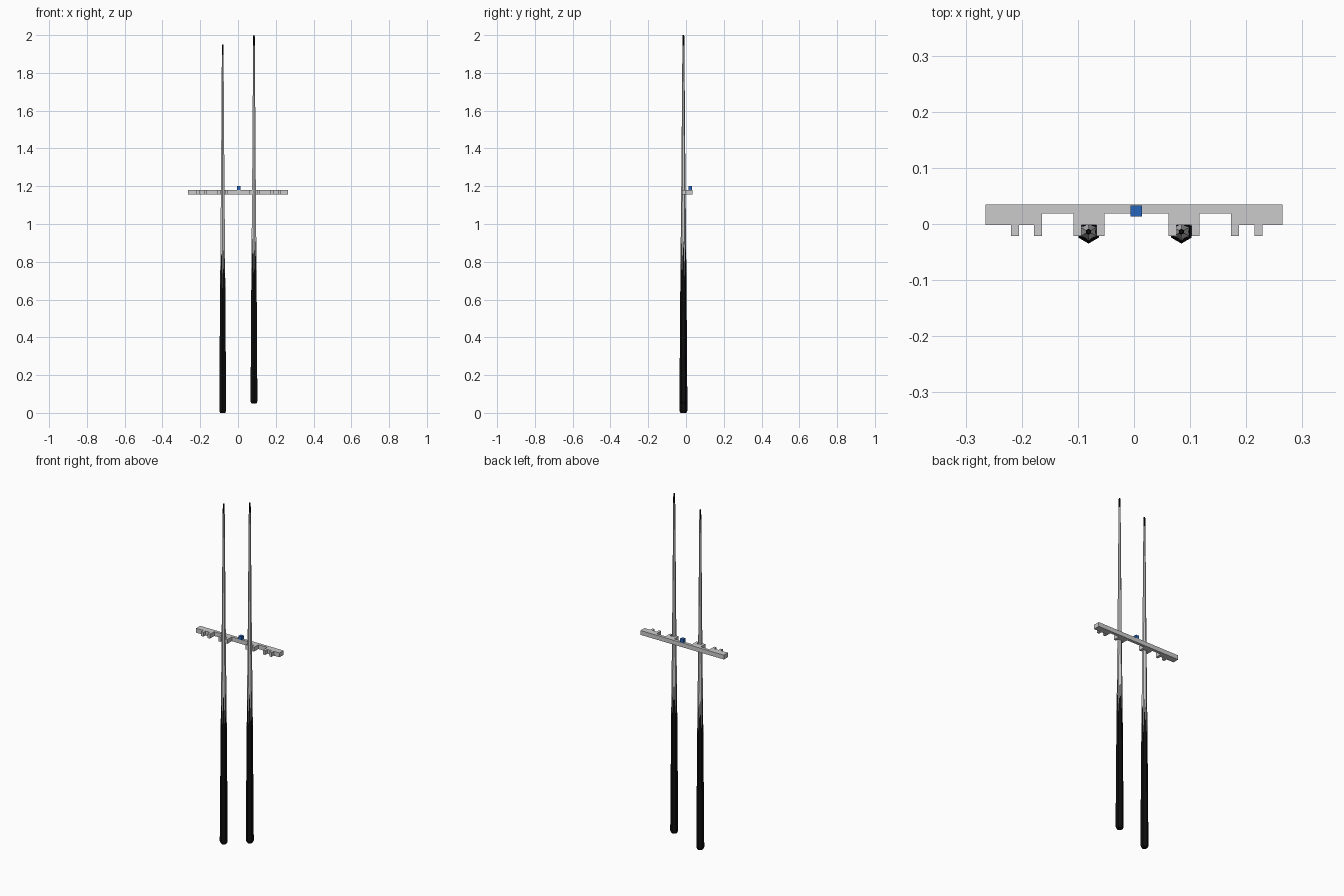
import bpy, bmesh, math

if "Cube" in bpy.data.objects:
    bpy.data.objects.remove(bpy.data.objects["Cube"])


def material(name, color):
    m = bpy.data.materials.new(name)
    m.diffuse_color = color
    m.use_nodes = True
    m.node_tree.nodes["Principled BSDF"].inputs["Base Color"].default_value = m.diffuse_color
    return m


GREY = material("grey", (0.6, 0.6, 0.6, 1))
BLACK = material("black", (0.004, 0.004, 0.004, 1))
BLUE = material("chalk_blue", (0.02, 0.13, 0.5, 1))


def finish(name, bm, mats):
    bmesh.ops.recalc_face_normals(bm, faces=bm.faces)
    me = bpy.data.meshes.new(name)
    bm.to_mesh(me)
    bm.free()
    for m in mats:
        me.materials.append(m)
    ob = bpy.data.objects.new(name, me)
    bpy.context.collection.objects.link(ob)
    return ob


# Wall rack: a notched outline with four forks, extruded upwards
BACK, BASE, NOTCH, PRONG = 0.035, -0.002, 0.0185, -0.0215
HALF, SLOT, END = 0.0277, 0.0136, 0.265
FORKS = [-0.1915, -0.080, 0.089, 0.201]
outline = [(-END, BACK), (-END, BASE)]
for i, c in enumerate(FORKS):
    left = BASE if i == 0 else NOTCH
    right = BASE if i == 3 else NOTCH
    outline += [(c - HALF, left), (c - HALF, PRONG), (c - SLOT, PRONG), (c - SLOT, BASE),
                (c + SLOT, BASE), (c + SLOT, PRONG), (c + HALF, PRONG), (c + HALF, right)]
outline += [(END, BASE), (END, BACK)]

bm = bmesh.new()
face = bm.faces.new([bm.verts.new((x, y, 1.156)) for x, y in outline])
ext = bmesh.ops.extrude_face_region(bm, geom=[face])
bmesh.ops.translate(bm, vec=(0, 0, 0.025),
                    verts=[v for v in ext["geom"] if isinstance(v, bmesh.types.BMVert)])
finish("wall_rack", bm, [])

# Chalk cube on the rack
bm = bmesh.new()
bmesh.ops.create_cube(bm, size=0.02)
chalk = finish("chalk_cube", bm, [BLUE])
chalk.location = (0.004, 0.023, 1.191)


# Cue: tapered hexagonal shaft, black butt ending in points, black tip
def cue(name, x, z):
    # (height, radius, material of the section above)
    profile = [(0, 0.016, 1), (0.012, 0.021, 1), (0.65, 0.0162, "points"),
               (0.88, 0.0140, 0), (1.2, 0.0108, 0), (1.895, 0.0053, 1),
               (1.942, 0.005, 1), (1.95, 0.0035, 1)]
    bm = bmesh.new()
    rings = []
    for h, r, _ in profile:
        ring = []
        for k in range(12):
            a = math.radians(30 * k - 90)
            rr = r if k % 2 == 0 else r * math.cos(math.radians(30))
            ring.append(bm.verts.new((rr * math.cos(a), rr * math.sin(a), h)))
        rings.append(ring)
    for (_, _, mat), lo, hi in zip(profile, rings, rings[1:]):
        for k in range(12):
            n = (k + 1) % 12
            if mat == "points":
                # split so a black spike rises along the middle of each side
                corner, mid = (k, n) if k % 2 == 0 else (n, k)
                bm.faces.new((lo[corner], lo[mid], hi[mid])).material_index = 1
                bm.faces.new((lo[corner], hi[mid], hi[corner])).material_index = 0
            else:
                bm.faces.new((lo[k], lo[n], hi[n], hi[k])).material_index = mat
    for ring in (rings[0], rings[-1]):
        bm.faces.new(ring).material_index = 1
    ob = finish(name, bm, [GREY, BLACK])
    ob.location = (x, -0.0138, z)


cue("left_cue", -0.081, 0.0)
cue("right_cue", 0.0845, 0.05)
